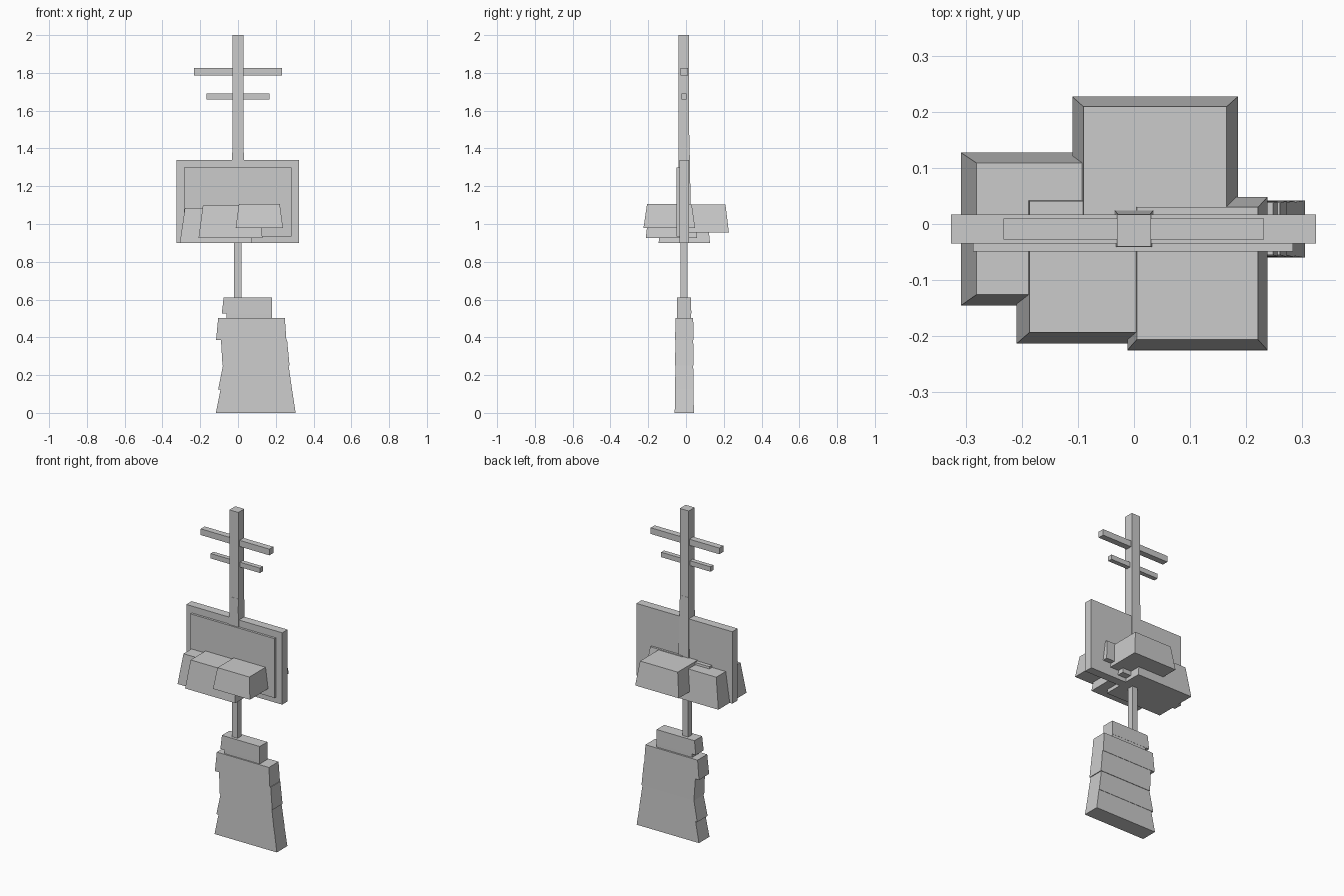
import bpy
import bmesh


def block(name, bottom, top, z0, z1):
    """Block tapering between two rectangles given as (x0, x1, y0, y1)."""
    bm = bmesh.new()
    rings = []
    for (x0, x1, y0, y1), z in ((bottom, z0), (top, z1)):
        rings.append([bm.verts.new((x, y, z)) for x, y in
                      ((x0, y0), (x1, y0), (x1, y1), (x0, y1))])
    low, high = rings
    bm.faces.new(low[::-1])
    bm.faces.new(high)
    for i in range(4):
        j = (i + 1) % 4
        bm.faces.new((low[i], low[j], high[j], high[i]))
    mesh = bpy.data.meshes.new(name)
    bm.to_mesh(mesh)
    bm.free()
    obj = bpy.data.objects.new(name, mesh)
    bpy.context.collection.objects.link(obj)
    return obj


def straight(name, rect, z0, z1):
    return block(name, rect, rect, z0, z1)


# Stacked, slightly leaning base courses: z0, z1, bottom rect, top rect
courses = [
    (0.0, 0.125, (-0.117, 0.305, -0.06, 0.042), (-0.092, 0.286, -0.057, 0.039)),
    (0.125, 0.25, (-0.105, 0.286, -0.059, 0.041), (-0.08, 0.268, -0.055, 0.038)),
    (0.25, 0.385, (-0.082, 0.273, -0.059, 0.041), (-0.09, 0.26, -0.055, 0.038)),
    (0.385, 0.503, (-0.116, 0.256, -0.058, 0.04), (-0.105, 0.248, -0.055, 0.038)),
    (0.503, 0.525, (-0.06, 0.18, -0.047, 0.027), (-0.06, 0.18, -0.047, 0.027)),
    (0.525, 0.61, (-0.086, 0.18, -0.048, 0.028), (-0.076, 0.18, -0.047, 0.027)),
]
for i, (z0, z1, low, high) in enumerate(courses, 1):
    block(f"base_course_{i}", low, high, z0, z1)

# Posts
straight("lower_post", (-0.02, 0.018, -0.03, 0.008), 0.58, 0.98)
block("post_sleeve", (-0.037, 0.037, -0.041, 0.027),
      (-0.029, 0.029, -0.041, 0.018), 0.96, 1.47)
straight("upper_post", (-0.03, 0.03, -0.04, 0.017), 1.40, 2.0)

# Crossbars
straight("upper_crossbar", (-0.233, 0.232, -0.028, 0.01), 1.787, 1.825)
straight("lower_crossbar", (-0.168, 0.166, -0.025, 0.003), 1.66, 1.69)

# Board with raised front panel
straight("board", (-0.326, 0.324, -0.035, 0.017), 0.9, 1.34)
straight("front_panel", (-0.287, 0.283, -0.049, -0.03), 0.935, 1.298)

# Overlapping tapered boxes around the board
block("left_box", (-0.308, 0.075, -0.145, 0.127),
      (-0.281, 0.048, -0.126, 0.109), 0.9, 1.085)
block("front_middle_box", (-0.209, 0.13, -0.213, 0.058),
      (-0.186, 0.108, -0.193, 0.041), 0.925, 1.098)
block("front_right_box", (-0.012, 0.238, -0.225, 0.048),
      (0.005, 0.221, -0.206, 0.03), 0.98, 1.107)
block("back_box", (-0.11, 0.185, -0.046, 0.227),
      (-0.09, 0.165, -0.028, 0.209), 0.955, 1.103)
